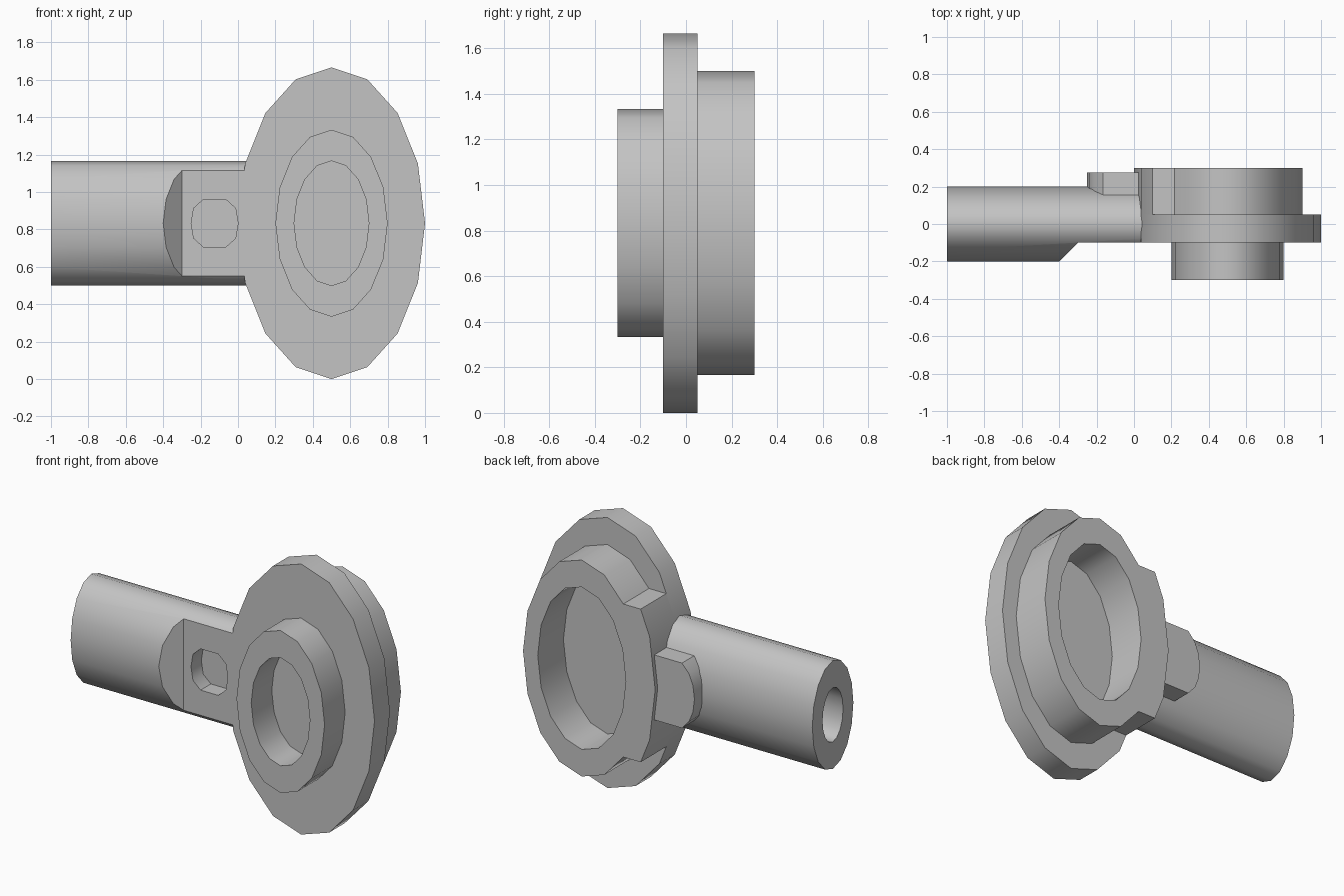
import bpy, bmesh, math

if "Cube" in bpy.data.objects:
    bpy.data.objects.remove(bpy.data.objects["Cube"])

ZC, K, N = 0.833, 1.666, 16      # centre height, vertical stretch, sides
grey = bpy.data.materials.new("plain_grey")
grey.diffuse_color = (0.55, 0.55, 0.55, 1)
grey.use_nodes = True
grey.node_tree.nodes["Principled BSDF"].inputs["Base Color"].default_value = grey.diffuse_color


def ellipse(r, cx=0.5):
    """Stretched 16-sided loop in the xz plane."""
    return [(cx + r * math.cos(2 * math.pi * i / N),
             ZC + K * r * math.sin(2 * math.pi * i / N)) for i in range(N)]


def finish(name, bm):
    bmesh.ops.recalc_face_normals(bm, faces=bm.faces[:])
    me = bpy.data.meshes.new(name)
    bm.to_mesh(me)
    bm.free()
    me.materials.append(grey)
    ob = bpy.data.objects.new(name, me)
    bpy.context.collection.objects.link(ob)
    return ob


def prism(name, outer, a, b, inner=None, place=lambda u, v, d: (u, d, v)):
    """Extrude a loop, optionally with a hole, from depth a to depth b."""
    bm = bmesh.new()
    caps = ([], [])
    for loop in [outer] + ([inner] if inner else []):
        rows = [[bm.verts.new(place(u, v, d)) for u, v in loop] for d in (a, b)]
        n = len(loop)
        for i in range(n):
            j = (i + 1) % n
            bm.faces.new((rows[0][i], rows[0][j], rows[1][j], rows[1][i]))
        for cap, row in zip(caps, rows):
            cap.append(row)
    for cap in caps:
        if inner:
            edges = [bm.edges.get((row[i], row[(i + 1) % len(row)]))
                     for row in cap for i in range(len(row))]
            bmesh.ops.triangle_fill(bm, edges=edges, use_beauty=True)
        else:
            bm.faces.new(cap[0])
    return finish(name, bm)


def cut(ob, cutter):
    m = ob.modifiers.new("cut", 'BOOLEAN')
    m.operation, m.solver, m.object = 'DIFFERENCE', 'EXACT', cutter
    bpy.context.view_layer.objects.active = ob
    bpy.ops.object.modifier_apply(modifier=m.name)
    bpy.data.objects.remove(cutter)


# flange disc and front collar
flange = prism("flange", ellipse(0.5), -0.1, 0.05)
collar = prism("front_collar", ellipse(0.3), -0.3, -0.09, ellipse(0.2))

# back ring, widened to the flange rim on the tube side
big, ring = ellipse(0.5), ellipse(0.4)
z_end = ring[6][1]
t = (big[6][1] - z_end) / (big[6][1] - big[7][1])
x_end = big[6][0] + t * (big[7][0] - big[6][0])
outline = (ring[:7] + [(x_end, z_end)] + big[7:10]
           + [(x_end, 2 * ZC - z_end)] + ring[10:])
back_ring = prism("back_ring", outline, 0.04, 0.3, ellipse(0.3))

# handle tube with a blind bore in its free end
bm = bmesh.new()
loops = []
for x, r in ((0.06, 0.2), (-1, 0.2), (-1, 0.1), (-0.5, 0.1)):
    loops.append([bm.verts.new((x, r * math.cos(2 * math.pi * i / N),
                                ZC + K * r * math.sin(2 * math.pi * i / N)))
                  for i in range(N)])
for p, q in zip(loops, loops[1:]):
    for i in range(N):
        j = (i + 1) % N
        bm.faces.new((p[i], p[j], q[j], q[i]))
bm.faces.new(loops[0])
bm.faces.new(loops[-1])
tube = finish("handle_tube", bm)

# flat with sloped shoulder on the front of the tube
cut(tube, prism("flat_cutter", [(-0.5, -0.3), (-0.3, -0.1), (0.2, -0.1), (0.2, -0.3)],
                0, 2, place=lambda u, v, d: (u, v, d)))

# shallow pocket in the flat
quarter = [(0.125, 0), (0.112, 0.08), (0.06, 0.127)]
top = quarter + [(-x, z) for x, z in reversed(quarter)]
pocket = top + [(x, -z) for x, z in reversed(top[1:-1])]
cut(tube, prism("pocket_cutter", [(x - 0.125, z + ZC) for x, z in pocket], -0.3, 0.0))

# rounded pad on the back of the tube
half = [(0.03, 0.2), (-0.165, 0.2), (-0.213, 0.147), (-0.24, 0.08), (-0.25, 0)]
pad = half + [(x, -z) for x, z in reversed(half[:-1])]
back_pad = prism("back_pad", [(x, z + ZC) for x, z in pad], 0.08, 0.275)

# smooth round sides, crisp edges
for ob in (flange, collar, back_ring, tube, back_pad):
    bpy.ops.object.select_all(action='DESELECT')
    ob.select_set(True)
    bpy.context.view_layer.objects.active = ob
    bpy.ops.object.shade_smooth_by_angle(angle=math.radians(40))
